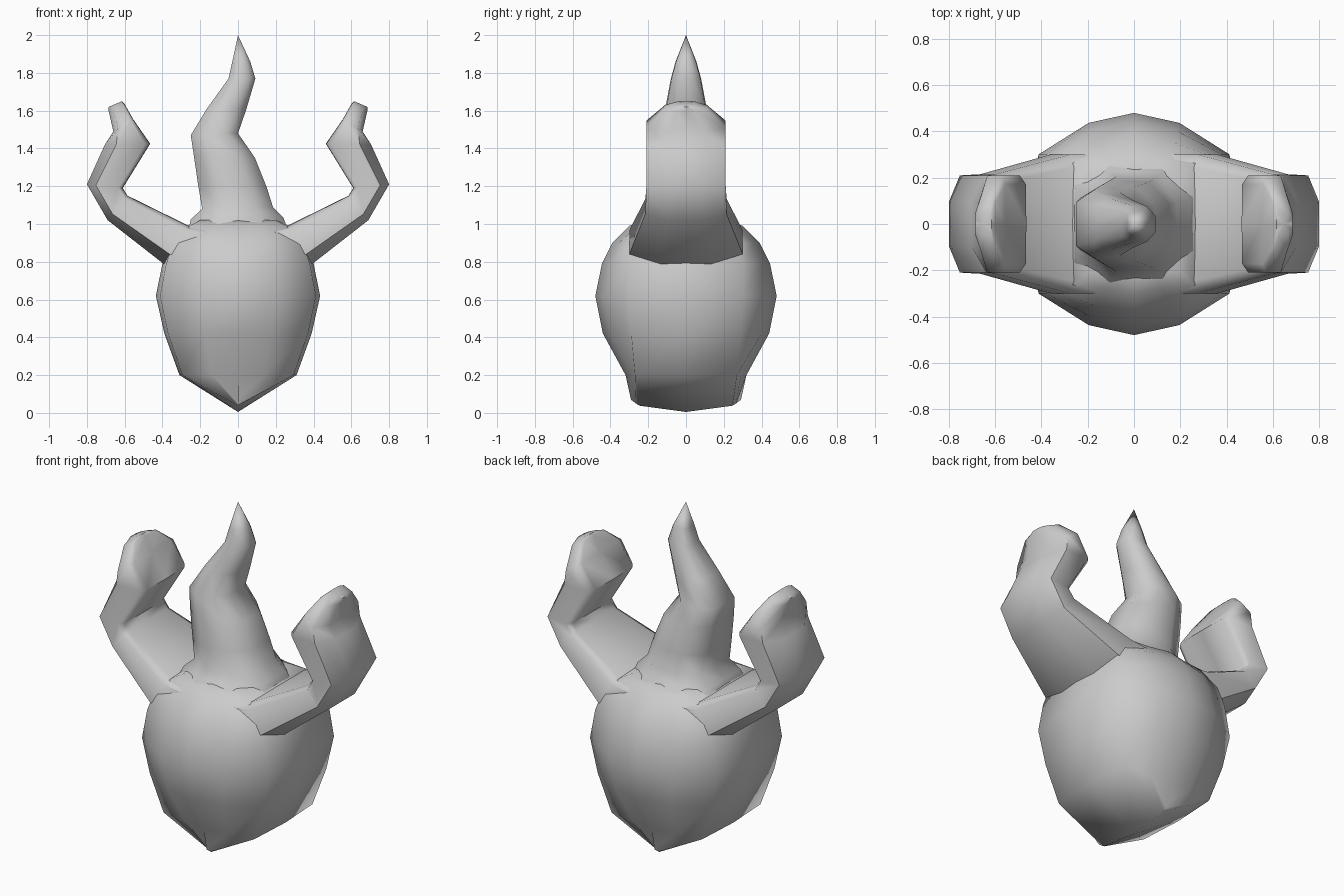
import bpy, bmesh
from mathutils import Vector

if "Cube" in bpy.data.objects:
    bpy.data.objects.remove(bpy.data.objects["Cube"])


def loft(name, rings, cap_start=True, cap_end=True, angle=1.1):
    """Skin a list of equal-length closed rings into one smooth object."""
    bm = bmesh.new()
    loops = [[bm.verts.new(p) for p in ring] for ring in rings]
    n = len(loops[0])
    for a, b in zip(loops, loops[1:]):
        for i in range(n):
            j = (i + 1) % n
            bm.faces.new((a[i], a[j], b[j], b[i]))
    for use, ring in ((cap_start, loops[0]), (cap_end, loops[-1])):
        if use:
            centre = bm.verts.new(sum((v.co for v in ring), Vector()) / n)
            for i in range(n):
                bm.faces.new((ring[i], ring[(i + 1) % n], centre))
    bmesh.ops.remove_doubles(bm, verts=bm.verts, dist=0.0005)
    bmesh.ops.recalc_face_normals(bm, faces=bm.faces)
    mesh = bpy.data.meshes.new(name)
    bm.to_mesh(mesh)
    bm.free()
    obj = bpy.data.objects.new(name, mesh)
    bpy.context.collection.objects.link(obj)
    bpy.ops.object.select_all(action='DESELECT')
    obj.select_set(True)
    bpy.context.view_layer.objects.active = obj
    bpy.ops.object.shade_smooth_by_angle(angle=angle)
    return obj


def strap_ring(a, b, depth, half):
    """Ring spanning a to b in the xz plane, with a half profile (t, y)."""
    full = half + [(t, -y) for t, y in reversed(half) if y]
    return [(a[0] + (b[0] - a[0]) * t, y * depth, a[1] + (b[1] - a[1]) * t)
            for t, y in full]


# Body: rounded bulb rings (z, half width, half depth, side half depth)
def body_ring(z, x, y, s):
    quarter = [(x, 0), (x * 0.95, s), (x * 0.45, y * 0.08 * 1 + y * 0.83)]
    front = quarter + [(0, y)] + [(-px, py) for px, py in reversed(quarter)]
    back = [(px, -py) for px, py in reversed(front[1:-1])]
    return [(px, py, z) for px, py in front + back]


body_rows = [(0.20, 0.31, 0.32, 0.27), (0.42, 0.39, 0.44, 0.29),
             (0.62, 0.435, 0.48, 0.30), (0.79, 0.40, 0.445, 0.30),
             (0.90, 0.36, 0.39, 0.29), (0.99, 0.27, 0.30, 0.26),
             (1.02, 0.21, 0.23, 0.21)]
body_rings = [body_ring(*row) for row in body_rows]
# Keel under the body: a curved ridge along y
keel = [(0, y * 0.91, 0.005 + 0.065 * (y / 0.32) ** 4) for _, y, _ in body_rings[0]]
loft("body", [keel] + body_rings, cap_start=False)

# Arms: (inner point, outer point, half depth), mirrored in x
arm_half = [(0, 0), (0.01, 0.82), (0.12, 1), (0.75, 1), (1, 0.45), (1, 0)]
arm_rows = [((0.02, 0.97), (0.15, 0.70), 0.30),
            ((0.26, 0.99), (0.395, 0.79), 0.30),
            ((0.585, 1.15), (0.69, 1.02), 0.215),
            ((0.61, 1.19), (0.80, 1.21), 0.21),
            ((0.465, 1.425), (0.705, 1.42), 0.21),
            ((0.555, 1.555), (0.66, 1.49), 0.21),
            ((0.60, 1.635), (0.685, 1.60), 0.11),
            ((0.615, 1.65), (0.685, 1.62), 0.05)]
for side, sx in (("right", 1), ("left", -1)):
    rings = [[(x * sx, y, z) for x, y, z in strap_ring(a, b, d, arm_half)]
             for a, b, d in arm_rows]
    loft(side + "_arm", rings)

# Central horn: a wavering taper ending in a point
horn_half = [(0, 0), (0, 0.65), (0.3, 1), (0.75, 0.95), (1, 0.45), (1, 0)]
horn_rows = [((-0.26, 0.98), (0.26, 0.98), 0.27),
             ((-0.25, 1.025), (0.24, 1.035), 0.23),
             ((-0.19, 1.08), (0.185, 1.09), 0.205),
             ((-0.21, 1.20), (0.15, 1.20), 0.19),
             ((-0.235, 1.37), (0.09, 1.35), 0.17),
             ((-0.25, 1.47), (0.0, 1.48), 0.145),
             ((-0.165, 1.61), (0.045, 1.61), 0.11),
             ((-0.05, 1.77), (0.092, 1.77), 0.08),
             ((-0.03, 1.86), (0.065, 1.86), 0.055),
             ((0, 2.0), (0, 2.0), 0)]
loft("horn", [strap_ring(a, b, d, horn_half) for a, b, d in horn_rows],
     cap_end=False)
